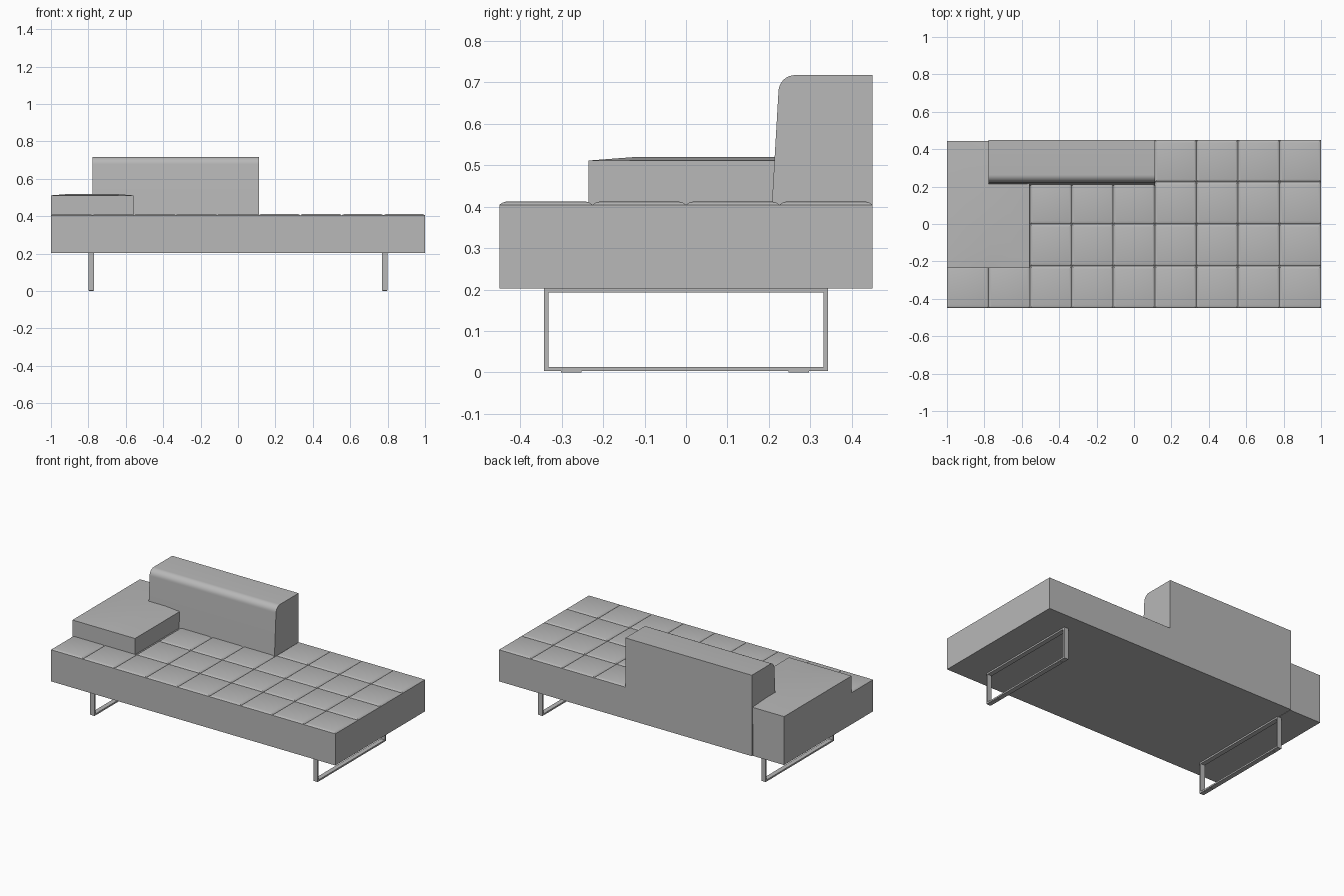
import bpy, bmesh, math
from mathutils import Matrix

cube = bpy.data.objects.get("Cube")
if cube:
    bpy.data.objects.remove(cube)

grey = bpy.data.materials.new("grey fabric")
grey.use_nodes = True
colour = (0.48, 0.48, 0.48, 1)
grey.diffuse_color = colour
grey.node_tree.nodes["Principled BSDF"].inputs["Base Color"].default_value = colour

SEAT_BOTTOM, SEAT_EDGE, BACK_Y = 0.203, 0.404, 0.45
COLS, ROWS = 9, 4


def finish(name, bm, smooth=None):
    bmesh.ops.recalc_face_normals(bm, faces=bm.faces)
    mesh = bpy.data.meshes.new(name)
    bm.to_mesh(mesh)
    bm.free()
    mesh.materials.append(grey)
    obj = bpy.data.objects.new(name, mesh)
    bpy.context.collection.objects.link(obj)
    if smooth:
        bpy.ops.object.select_all(action='DESELECT')
        obj.select_set(True)
        bpy.context.view_layer.objects.active = obj
        bpy.ops.object.shade_smooth_by_angle(angle=math.radians(smooth))
    return obj


def add_box(bm, x, y, z):
    """Box from three (low, high) ranges."""
    centre = [(a + b) / 2 for a, b in (x, y, z)]
    size = [b - a for a, b in (x, y, z)]
    matrix = Matrix.Translation(centre) @ Matrix.Diagonal((*size, 1))
    bmesh.ops.create_cube(bm, size=1, matrix=matrix)


def add_sheet(bm, xs, ys, height):
    """Grid of quads with heights from a function of the column and row."""
    rows = [[bm.verts.new((x, y, height(i, j))) for i, x in enumerate(xs)]
            for j, y in enumerate(ys)]
    for low, high in zip(rows, rows[1:]):
        for i in range(len(xs) - 1):
            bm.faces.new((low[i], low[i + 1], high[i + 1], high[i]))


def close_below(bm, z):
    """Drop walls from the open border and close the underside."""
    border = [e for e in bm.edges if e.is_boundary]
    new = bmesh.ops.extrude_edge_only(bm, edges=border)["geom"]
    for v in new:
        if isinstance(v, bmesh.types.BMVert):
            v.co.z = z
    bmesh.ops.contextual_create(
        bm, geom=[e for e in new if isinstance(e, bmesh.types.BMEdge) and e.is_boundary])


# Seat platform with tufted squares, leaving out the rear corner under the arm
bm = bmesh.new()
xs = [-1 + 2 * i / COLS for i in range(COLS + 1)]
ys = [-BACK_Y + 2 * BACK_Y * j / ROWS for j in range(ROWS + 1)]
add_sheet(bm, xs, ys, lambda i, j: SEAT_EDGE)
corner = [f for f in bm.faces
          if f.calc_center_median().x < xs[1] and f.calc_center_median().y > ys[-2]]
bmesh.ops.delete(bm, geom=corner, context='FACES')
tiles = list(bm.faces)
close_below(bm, SEAT_BOTTOM)
bmesh.ops.inset_individual(bm, faces=tiles, thickness=0.009, depth=0.005)
bmesh.ops.inset_individual(bm, faces=tiles, thickness=0.014, depth=0.003)
finish("seat_platform", bm, 20)

# Rear corner block below the arm
bm = bmesh.new()
add_box(bm, (-1, xs[1] - 0.002), (ys[-2], 0.443), (SEAT_BOTTOM, SEAT_EDGE))
finish("arm_corner_block", bm)

# Arm cushion with a gently crowned top
bm = bmesh.new()
arm_x = [-1, -0.9, -0.78, -0.66, -0.56]
arm_y = [-0.235, -0.13, 0.1, 0.3, 0.443]
add_sheet(bm, arm_x, arm_y,
          lambda i, j: 0.511 if i in (0, 4) or j in (0, 4) else 0.519)
close_below(bm, SEAT_EDGE)
finish("arm_cushion", bm, 30)

# Backrest: side profile with a leaning front and rounded upper edge
bm = bmesh.new()
radius, top = 0.04, 0.717
profile = [(BACK_Y, SEAT_EDGE), (BACK_Y, top)]
for k in range(9):
    a = math.pi / 2 * (1 + k / 8)
    profile.append((0.263 + radius * math.cos(a), top - radius + radius * math.sin(a)))
profile.append((0.207, SEAT_EDGE))
face = bm.faces.new([bm.verts.new((xs[1], y, z)) for y, z in profile])
side = bmesh.ops.extrude_face_region(bm, geom=[face], use_keep_orig=True)["geom"]
bmesh.ops.translate(bm, vec=(xs[5] - xs[1], 0, 0),
                    verts=[v for v in side if isinstance(v, bmesh.types.BMVert)])
finish("backrest", bm, 30)

# Sled legs: flat bar loops with small floor pads
for name, s in (("right_leg_frame", -1), ("left_leg_frame", 1)):
    bm = bmesh.new()
    x = (s * 0.785 - 0.015, s * 0.785 + 0.015)
    for z in (0.003, SEAT_BOTTOM - 0.01):
        add_box(bm, x, (-0.342, 0.342), (z, z + 0.01))
    for y in (-0.342, 0.332):
        add_box(bm, x, (y, y + 0.01), (0.013, SEAT_BOTTOM - 0.01))
    for y in (-0.302, 0.247):
        add_box(bm, (x[0] + 0.003, x[1] - 0.003), (y, y + 0.05), (0, 0.004))
    finish(name, bm)
